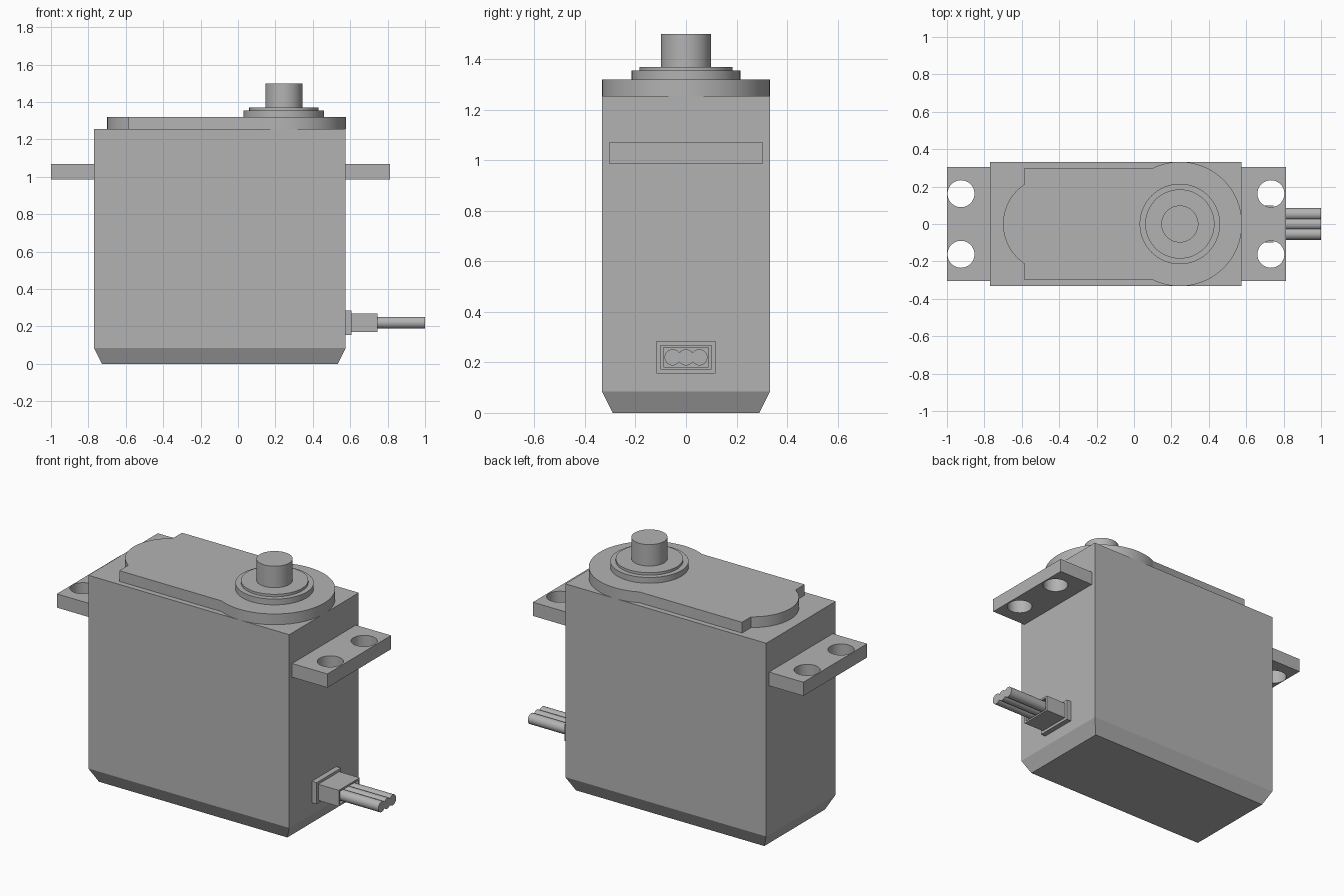
import bpy, bmesh, math
from math import cos, sin, tau

cube = bpy.data.objects.get("Cube")
if cube:
    bpy.data.objects.remove(cube, do_unlink=True)

GREY = (0.45, 0.45, 0.45, 1)
grey = bpy.data.materials.new("plastic_grey")
grey.use_nodes = True
grey.diffuse_color = GREY
grey.node_tree.nodes["Principled BSDF"].inputs["Base Color"].default_value = GREY


def finish(ob, smooth=True):
    ob.data.materials.clear()
    ob.data.materials.append(grey)
    bpy.ops.object.select_all(action='DESELECT')
    ob.select_set(True)
    bpy.context.view_layer.objects.active = ob
    if smooth:
        bpy.ops.object.shade_smooth_by_angle(angle=math.radians(30))
    return ob


def box(name, x0, x1, half_y, z0, z1, edit=None):
    """Box between limits, with an optional bmesh edit."""
    bm = bmesh.new()
    bmesh.ops.create_cube(bm, size=1)
    for v in bm.verts:
        v.co = (x1 if v.co.x > 0 else x0,
                half_y if v.co.y > 0 else -half_y,
                z1 if v.co.z > 0 else z0)
    if edit:
        edit(bm)
    mesh = bpy.data.meshes.new(name)
    bm.to_mesh(mesh)
    bm.free()
    ob = bpy.data.objects.new(name, mesh)
    bpy.context.collection.objects.link(ob)
    return finish(ob, False)


def cylinder(name, radius, z0, z1, x=0.245):
    bpy.ops.mesh.primitive_cylinder_add(vertices=64, radius=radius, depth=z1 - z0,
                                        location=(x, 0, (z0 + z1) / 2))
    ob = bpy.context.object
    ob.name = name
    return finish(ob)


def arc(cx, cy, r, a0, a1, n):
    return [(cx + r * cos(a0 + (a1 - a0) * i / n),
             cy + r * sin(a0 + (a1 - a0) * i / n)) for i in range(n + 1)]


def slab(name, outlines, z0, z1):
    """Flat plate from outlines; the inner ones become holes."""
    curve = bpy.data.curves.new(name, 'CURVE')
    curve.dimensions = '2D'
    curve.fill_mode = 'BOTH'
    curve.extrude = (z1 - z0) / 2
    for pts in outlines:
        s = curve.splines.new('POLY')
        s.points.add(len(pts) - 1)
        for p, (x, y) in zip(s.points, pts):
            p.co = (x, y, 0, 1)
        s.use_cyclic_u = True
    ob = bpy.data.objects.new(name, curve)
    ob.location.z = (z0 + z1) / 2
    bpy.context.collection.objects.link(ob)
    bpy.ops.object.select_all(action='DESELECT')
    ob.select_set(True)
    bpy.context.view_layer.objects.active = ob
    bpy.ops.object.convert(target='MESH')
    ob = bpy.context.object
    # Weld the caps to the walls
    bm = bmesh.new()
    bm.from_mesh(ob.data)
    bmesh.ops.remove_doubles(bm, verts=bm.verts, dist=0.0001)
    bmesh.ops.recalc_face_normals(bm, faces=bm.faces)
    bm.to_mesh(ob.data)
    bm.free()
    return finish(ob)


# Case with a tapered foot
def taper_foot(bm):
    bottom = min(bm.faces, key=lambda f: f.calc_center_median().z)
    foot = bmesh.ops.extrude_discrete_faces(bm, faces=[bottom])["faces"][0]
    for v in foot.verts:
        v.co.x += 0.042 if v.co.x < 0 else -0.042
        v.co.y += 0.042 if v.co.y < 0 else -0.042
        v.co.z = 0


box("case", -0.77, 0.576, 0.3325, 0.085, 1.255, taper_foot)

# Raised lid: large disc, straight sides, small rounded end
R, W = 0.3325, 0.3
a = math.pi - math.asin(W / R)
b = math.asin(0.213 / 0.255)
outline = arc(0.245, 0, R, -a, a, 64)
outline += [(-0.585, W)]
outline += arc(-0.445, 0, 0.255, math.pi - b, math.pi + b, 24)
outline += [(-0.585, -W)]
slab("lid", [outline], 1.255, 1.32)

# Stepped bearing and output shaft
cylinder("bearing_collar", 0.215, 1.31, 1.355)
cylinder("bearing_ring", 0.185, 1.35, 1.37)
cylinder("output_shaft", 0.099, 1.36, 1.5)

# Mounting ears with screw holes
for name, x0, x1, hole_x in (("mounting_ear_right", -1, -0.77, -0.925),
                             ("mounting_ear_left", 0.576, 0.812, 0.732)):
    ear = [(x0, -0.305), (x1, -0.305), (x1, 0.305), (x0, 0.305)]
    holes = [arc(hole_x, y, 0.072, 0, tau * 47 / 48, 47) for y in (-0.162, 0.162)]
    slab(name, [ear] + holes, 0.987, 1.07)


# Cable strain relief with a recessed mouth
def recess_mouth(bm):
    mouth = max(bm.faces, key=lambda f: f.calc_center_median().x)
    bmesh.ops.inset_region(bm, faces=[mouth], thickness=0.015)
    bmesh.ops.inset_region(bm, faces=[mouth], thickness=0.0001, depth=-0.02)


box("cable_flange", 0.57, 0.608, 0.117, 0.155, 0.285)
box("cable_sleeve", 0.6, 0.745, 0.1, 0.171, 0.269, recess_mouth)

# Three cable wires
for i, y in enumerate((-0.053, 0, 0.053)):
    bpy.ops.mesh.primitive_cylinder_add(vertices=32, radius=0.032, depth=0.3,
                                        location=(0.85, y, 0.22),
                                        rotation=(0, math.pi / 2, 0))
    bpy.context.object.name = f"wire_{i + 1}"
    finish(bpy.context.object)
